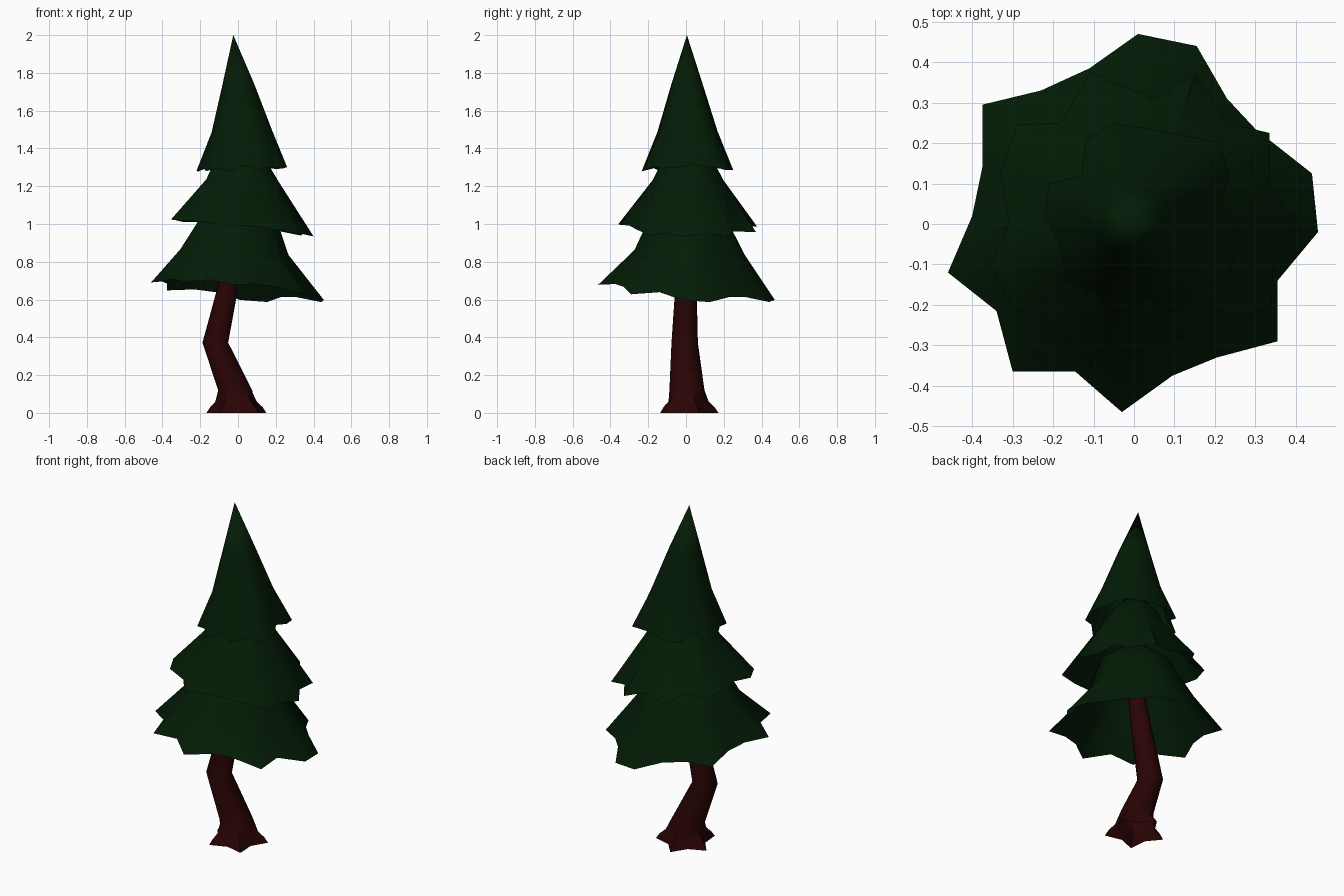
import bpy, bmesh, math

cube = bpy.data.objects.get("Cube")
if cube:
    bpy.data.objects.remove(cube, do_unlink=True)


def material(name, rgb):
    mat = bpy.data.materials.new(name)
    mat.use_nodes = True
    mat.diffuse_color = (*rgb, 1)
    mat.node_tree.nodes["Principled BSDF"].inputs["Base Color"].default_value = (*rgb, 1)
    return mat


def loft(name, rings, mat, tip, angle):
    """Skin a stack of equal-sized rings, open below and ending in a point."""
    bm = bmesh.new()
    loops = [[bm.verts.new(point) for point in ring] for ring in rings]
    count = len(loops[0])
    peak = bm.verts.new(tip)
    for i in range(count):
        j = (i + 1) % count
        for low, high in zip(loops, loops[1:]):
            bm.faces.new((low[i], low[j], high[j], high[i]))
        bm.faces.new((loops[-1][i], loops[-1][j], peak))
    mesh = bpy.data.meshes.new(name)
    bm.to_mesh(mesh)
    bm.free()
    mesh.materials.append(mat)
    obj = bpy.data.objects.new(name, mesh)
    bpy.context.collection.objects.link(obj)
    bpy.ops.object.select_all(action="DESELECT")
    bpy.context.view_layer.objects.active = obj
    obj.select_set(True)
    bpy.ops.object.shade_smooth_by_angle(angle=math.radians(angle))


def foliage_tier(name, rim, rim_z, tilt, lift, levels, tip, mat):
    """Open skirt: a jagged tilted rim that rounds off towards the tip.
    Each level holds height, radius, jaggedness, centre x and centre y."""
    polar = sorted((math.atan2(y, x) % math.tau, math.hypot(x, y)) for x, y in rim)
    mean = sum(r for a, r in polar) / len(polar)

    def place(a, r, z, share, cx=0, cy=0):
        x, y = r * math.cos(a), r * math.sin(a)
        return (x + cx, y + cy, z + share * (tilt[0] * x + tilt[1] * y))

    rings = [[place(a, r, rim_z + (mean - r) * lift, 1) for a, r in polar]]
    for z, radius, jag, cx, cy in levels:
        rings.append([place(a, radius * (1 + jag * (r / mean - 1)), z, jag, cx, cy)
                      for a, r in polar])
    loft(name, rings, mat, tip, angle=60)


green = material("dark pine green", (0.001, 0.0115, 0.0016))
brown = material("dark red bark", (0.023, 0.001, 0.0012))

# Trunk: five root lobes at the foot, then a round bent stem
# Each section: centre x, centre y, z, lobe radius, valley radius
sections = [
    (-0.005, 0.005, 0, 0.167, 0.105),
    (-0.005, 0.005, 0.03, 0.147, 0.1),
    (-0.008, 0.005, 0.06, 0.115, 0.094),
    (-0.015, 0.005, 0.12, 0.093, 0.093),
    (-0.12, -0.007, 0.372, 0.07, 0.07),
    (-0.05, 0, 0.68, 0.056, 0.056),
    (-0.01, 0, 0.9, 0.045, 0.045),
]
lobes = 5
trunk_rings = []
for cx, cy, z, lobe, valley in sections:
    ring = []
    for i in range(lobes * 2):
        a = math.radians(-50) + math.pi * i / lobes
        r = valley if i % 2 else lobe
        ring.append((cx + r * math.cos(a), cy + r * math.sin(a), z))
    trunk_rings.append(ring)
loft("trunk", trunk_rings, brown, tip=(0, 0, 0.92), angle=40)

# Foliage skirts, lowest first
lower_rim = [
    (0.01, 0.47), (0.155, 0.44), (0.23, 0.31), (0.3, 0.235), (0.44, 0.125),
    (0.455, -0.02), (0.355, -0.14), (0.355, -0.29), (0.205, -0.33),
    (0.095, -0.375), (-0.03, -0.465), (-0.145, -0.365), (-0.3, -0.365),
    (-0.34, -0.215), (-0.46, -0.12), (-0.4, 0.02), (-0.375, 0.14),
    (-0.375, 0.295), (-0.23, 0.33), (-0.11, 0.385)]
foliage_tier("lower_foliage", lower_rim, 0.65, (-0.1, -0.08), 0.3,
             [(0.85, 0.278, 0.5, -0.02, 0.018), (1.03, 0.2, 0.2, 0, 0.01)],
             (0, 0, 1.2), green)

middle_rim = [
    (-0.11, 0.375), (0.05, 0.31), (0.15, 0.37), (0.23, 0.25), (0.335, 0.225),
    (0.335, 0.1), (0.4, 0), (0.345, -0.1), (0.34, -0.2), (0.2, -0.26),
    (0.04, -0.3), (-0.1, -0.36), (-0.17, -0.27), (-0.3, -0.21),
    (-0.355, -0.1), (-0.31, 0), (-0.33, 0.13), (-0.29, 0.245), (-0.18, 0.25)]
foliage_tier("middle_foliage", middle_rim, 0.985, (-0.11, -0.01), 0.15,
             [(1.23, 0.19, 0.35, 0.018, 0.01), (1.34, 0.135, 0.1, 0.01, 0.01)],
             (0, 0, 1.5), green)

upper_rim = [
    (-0.22, 0.02), (-0.21, 0.1), (-0.13, 0.12), (-0.12, 0.21), (-0.05, 0.25),
    (0.1, 0.225), (0.215, 0.2), (0.235, 0.12), (0.215, 0.05), (0.26, -0.03),
    (0.235, -0.13), (0.165, -0.16), (0.1, -0.225), (0.03, -0.185),
    (-0.05, -0.235), (-0.1, -0.17), (-0.17, -0.14), (-0.18, -0.06)]
foliage_tier("upper_foliage", upper_rim, 1.293, (0.085, 0.03), 0.45,
             [(1.49, 0.159, 0.35, 0.016, 0.006), (1.74, 0.084, 0.15, 0.001, 0.005)],
             (-0.025, 0.005, 2), green)
